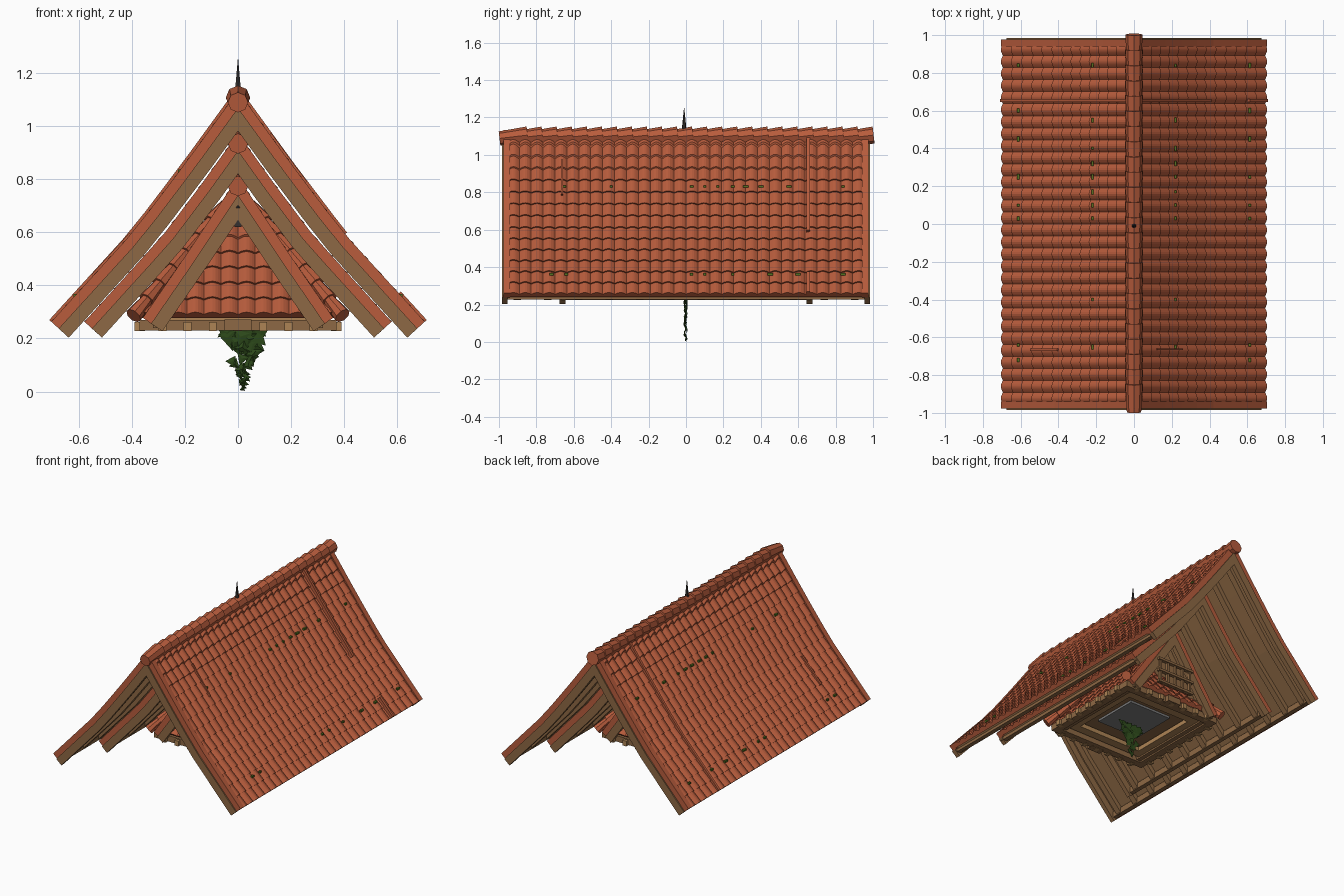
import bpy, bmesh, math, random
from mathutils import Vector, Matrix

if "Cube" in bpy.data.objects:
    bpy.data.objects.remove(bpy.data.objects["Cube"])
random.seed(4)

def mat(name, r, g, b):
    m = bpy.data.materials.new(name)
    m.diffuse_color = (r, g, b, 1)
    m.use_nodes = True
    m.node_tree.nodes["Principled BSDF"].inputs["Base Color"].default_value = m.diffuse_color
    return m
TILE = mat("terracotta", 0.48, 0.108, 0.046)
WOOD = mat("brown wood", 0.27, 0.14, 0.058)
PALE = mat("pale wood", 0.42, 0.23, 0.09)
GREY = mat("grey lead", 0.2, 0.2, 0.2)
DARK = mat("dark iron", 0.035, 0.03, 0.028)
MOSS = mat("moss", 0.09, 0.17, 0.015)
VINE = mat("vine leaf", 0.025, 0.065, 0.01)

def finish(name, bm, m, fix=True):
    if fix:
        bmesh.ops.recalc_face_normals(bm, faces=bm.faces)
    me = bpy.data.meshes.new(name)
    bm.to_mesh(me)
    bm.free()
    me.materials.append(m)
    ob = bpy.data.objects.new(name, me)
    bpy.context.collection.objects.link(ob)
    return ob

def offset(prof, o):
    """Shift a slope profile (outward distance, height) along its normals."""
    ns = []
    for a, b in zip(prof, prof[1:]):
        d = (Vector(b) - Vector(a)).normalized()
        ns.append(Vector((-d.y, d.x)))
    out = [Vector((prof[0][0], prof[0][1] + o / ns[0].y))]
    for i in range(1, len(prof)):
        n = (ns[i - 1] + ns[min(i, len(ns) - 1)]).normalized()
        out.append(Vector(prof[i]) + n * o)
    return out

def at(prof, t, o=0):
    """Point at fraction t down the slope, raised by o."""
    ls = [(Vector(b) - Vector(a)).length for a, b in zip(prof, prof[1:])]
    s, q = t * sum(ls), offset(prof, o)
    for i, l in enumerate(ls):
        if s <= l or i == len(ls) - 1:
            return q[i].lerp(q[i + 1], s / l)
        s -= l

def tiles(name, prof, half, rows, cols, turns, hip=False):
    """Corrugated tile courses, each lapping over the one below."""
    bm = bmesh.new()
    n = cols * 6
    for ang in turns:
        R = Matrix.Rotation(ang, 3, 'Z')
        for r in range(rows):
            lines = []
            for t, o, k in ((r / rows, -0.004, 1), ((r + 1) / rows, 0.004, 1), ((r + 1) / rows, -0.028, 0)):
                line = []
                for j in range(n + 1):
                    h = 0.014 * abs(math.sin(math.pi * j / 6)) - 0.012
                    p = at(prof, t, o + h * k)
                    l = -half + 2 * half * j / n
                    if hip:
                        l = max(-p.x, min(p.x, l))
                    line.append(bm.verts.new(R @ Vector((p.x, l, p.y))))
                lines.append(line)
            for a, b in zip(lines, lines[1:]):
                for j in range(n):
                    bm.faces.new((a[j], b[j], b[j + 1], a[j + 1]))
    bmesh.ops.dissolve_degenerate(bm, dist=1e-5, edges=bm.edges)
    return finish(name, bm, TILE, False)

def band(name, prof, o0, o1, spans, m, t0=0, t1=1, sides=(1, -1)):
    """Boards following the slope, between two offsets, for each y span."""
    bm = bmesh.new()
    ts = [t0 + (t1 - t0) * i / 8 for i in range(9)]
    for sx in sides:
        for y0, y1 in spans:
            rings = []
            for t in ts:
                a, b = at(prof, t, o0), at(prof, t, o1)
                rings.append([bm.verts.new((sx * p.x, y, p.y)) for p, y in ((a, y0), (a, y1), (b, y1), (b, y0))])
            for a, b in zip(rings, rings[1:]):
                for k in range(4):
                    bm.faces.new((a[k], b[k], b[(k + 1) % 4], a[(k + 1) % 4]))
            bm.faces.new(rings[0])
            bm.faces.new(rings[-1])
    return finish(name, bm, m)

def boxes(name, items, m):
    """Boxes given as (centre, size)."""
    bm = bmesh.new()
    for c, s in items:
        bmesh.ops.create_cube(bm, size=1, matrix=Matrix.Translation(c) @ Matrix.Diagonal((*s, 1)))
    return finish(name, bm, m)

def caps(name, runs, m, sides=8):
    """Tapered round pieces given as (start, end, radius start, radius end)."""
    bm = bmesh.new()
    for a, b, r1, r2 in runs:
        a, b = Vector(a), Vector(b)
        M = Matrix.Translation((a + b) / 2) @ (b - a).to_track_quat('Z', 'Y').to_matrix().to_4x4()
        bmesh.ops.create_cone(bm, cap_ends=True, segments=sides, radius1=r1, radius2=r2,
                              depth=(b - a).length, matrix=M)
    return finish(name, bm, m)

# three nested gable roofs
TIERS = {
    "upper": ([(0, 1.125), (0.2, 0.85), (0.39, 0.60), (0.70, 0.26)], 0.985, 14, 30, 1.10),
    "middle": ([(0, 0.965), (0.14, 0.77), (0.28, 0.585), (0.575, 0.26)], 0.675, 11, 20, 0.945),
    "lower": ([(0, 0.80), (0.2, 0.50), (0.355, 0.275)], 0.40, 8, 12, 0.785)}
for nm, (prof, L, rows, cols, zr) in TIERS.items():
    tiles(nm + "_roof_tiles", prof, L - 0.03, rows, cols, (0, math.pi))
    band(nm + "_sheathing", prof, -0.04, -0.026, [(-L + 0.02, L - 0.02)], WOOD, 0, 0.985)
    band(nm + "_verge_tiles", prof, -0.035, 0.004, [(-L + 0.008, -L + 0.045), (L - 0.045, L - 0.008)], TILE)
    band(nm + "_bargeboards", prof, -0.085, -0.034, [(-L, -L + 0.03), (L - 0.03, L)], WOOD)
    k = max(3, round(2 * L / 0.16))
    band(nm + "_rafters", prof, -0.07, -0.039,
         [(y - 0.02, y + 0.02) for y in (-L + 2 * L * (i + 0.5) / k for i in range(k))], WOOD, 0.01, 0.985)
    # eave beams on both sides
    e = at(prof, 0.975, -0.05)
    boxes(nm + "_eave_beams", [((s * e.x, 0, e.y), (0.03, 2 * L - 0.02, 0.04)) for s in (1, -1)], WOOD)
    # overlapping ridge caps, each tipped up to the back
    c = round(2 * L / 0.087)
    st = (2 * L - 0.12) / c
    caps(nm + "_ridge_caps", [((0, y, zr - 0.012), (0, y + 0.15, zr + 0.006), 0.038, 0.046)
         for y in (-L - 0.012 + i * st for i in range(c + 1))], TILE)

# raised tile seams on the upper roof
up = TIERS["upper"][0]
band("rear_seam_right", up, -0.01, 0.014, [(0.645, 0.662)], TILE, 0.02, 0.6, (1,))
band("rear_seam_right_low", up, -0.01, 0.014, [(0.645, 0.662)], TILE, 0.87, 1, (1,))
band("rear_seam_left", up, -0.01, 0.014, [(0.645, 0.662)], TILE, 0.02, 1, (-1,))
band("front_seam_right", up, -0.01, 0.012, [(-0.668, -0.658)], TILE, 0.18, 0.38, (1,))
band("front_seam_left", up, -0.01, 0.012, [(-0.672, -0.658)], TILE, 0.6, 0.79, (-1,))

# moss tufts in two lines on each slope
tufts = []
for s in (1, -1):
    for t, ys in ((0.33, (-0.65, -0.4, 0.03, 0.1, 0.17, 0.25, 0.32, 0.4, 0.55, 0.84)),
                  (0.88, (-0.72, -0.64, 0.03, 0.1, 0.25, 0.45, 0.6, 0.84))):
        p = at(up, t, 0.004)
        tufts += [((s * p.x, y, p.y), (0.012, random.uniform(0.012, 0.03), 0.012)) for y in ys]
boxes("moss_tufts", tufts, MOSS)

# hipped skirt panels at front and back, with stepped hip tiles
hip = [(0.0, 0.76), (0.2, 0.52), (0.385, 0.295)]
tiles("hip_panels", hip, 0.385, 8, 12, (math.pi / 2, -math.pi / 2), True)
runs = []
for sx in (1, -1):
    for sy in (1, -1):
        for i in range(7):
            a, b = at(hip, 0.12 + i * 0.126), at(hip, 0.12 + (i + 1.15) * 0.126)
            runs.append(((sx * a.x, sy * a.x, a.y), (sx * b.x, sy * b.x, b.y), 0.022, 0.032))
caps("hip_tiles", runs, TILE)

# square base frame with dentil blocks
def ring(r, z, w, h):
    out = []
    for s in (1, -1):
        out += [((0, s * (r - w / 2), z), (2 * r, w, h)), ((s * (r - w / 2), 0, z), (w, 2 * r - 2 * w, h))]
    return out
boxes("base_frame", ring(0.37, 0.25, 0.05, 0.04), WOOD)
boxes("inner_frame", ring(0.30, 0.265, 0.06, 0.03), PALE)
boxes("ceiling_boards", [((0, 0, 0.305), (0.62, 0.62, 0.02))], WOOD)
boxes("ceiling_panel", [((0, 0, 0.288), (0.32, 0.32, 0.016))], GREY)
teeth = []
for i in range(-3, 4):
    for s in (1, -1):
        teeth += [((i * 0.095, s * 0.37, 0.245), (0.03, 0.04, 0.035)), ((s * 0.37, i * 0.095, 0.245), (0.04, 0.03, 0.035))]
boxes("bracket_blocks", teeth, PALE)
boxes("centre_block", [((0, s * 0.375, 0.25), (0.10, 0.05, 0.042)) for s in (1, -1)], WOOD)

# small timber lattice on the back gable
lat = [((x, 0.40, 0.42), (0.015, 0.02, 0.18)) for x in (-0.12, -0.06, 0, 0.06, 0.12)]
lat += [((0, 0.405, z), (0.28, 0.025, 0.016)) for z in (0.34, 0.42, 0.50)]
boxes("back_lattice", lat, WOOD)

# dark pointed pendant under the front apex
boxes("gable_pendant", [((0, -0.39, 0.655), (0.028, 0.02, 0.07))], DARK)
caps("pendant_tip", [((0, -0.39, 0.69), (0, -0.39, 0.715), 0.019, 0.0)], DARK, 4)

# central spire and lead collars
caps("spire", [((0, -0.01, 0.75), (0, -0.01, 1.14), 0.012, 0.012), ((0, -0.01, 1.14), (0, -0.01, 1.25), 0.012, 0.001)], DARK, 6)
caps("lead_collars", [((0, -0.01, z), (0, -0.01, z + 0.03), 0.045, 0.02) for z in (0.83, 0.99)], GREY)

# hanging vine: ragged leaves in a thin sheet, narrowing to the ground
bm = bmesh.new()
for i in range(46):
    f = (i / 45) ** 1.3
    z = 0.235 - 0.225 * f
    w = 0.065 * (1 - f) ** 0.8 + 0.006
    c = Vector((0.018 + random.uniform(-w, w), random.uniform(-0.008, 0.004), z))
    r = 0.012 + 0.030 * (1 - f)
    a = random.uniform(0, 6.28)
    vs = []
    for k in range(3):
        p = c + Vector((r * math.cos(a + 2.1 * k), random.uniform(-0.006, 0.006), r * math.sin(a + 2.1 * k)))
        p.z = min(0.25, max(0.0, p.z))
        vs.append(bm.verts.new(p))
    tip = bm.verts.new(c + Vector((0, -0.006, 0)))
    bm.faces.new(vs)
    for k in range(3):
        bm.faces.new((vs[k], vs[(k + 1) % 3], tip))
finish("hanging_vine", bm, VINE)
